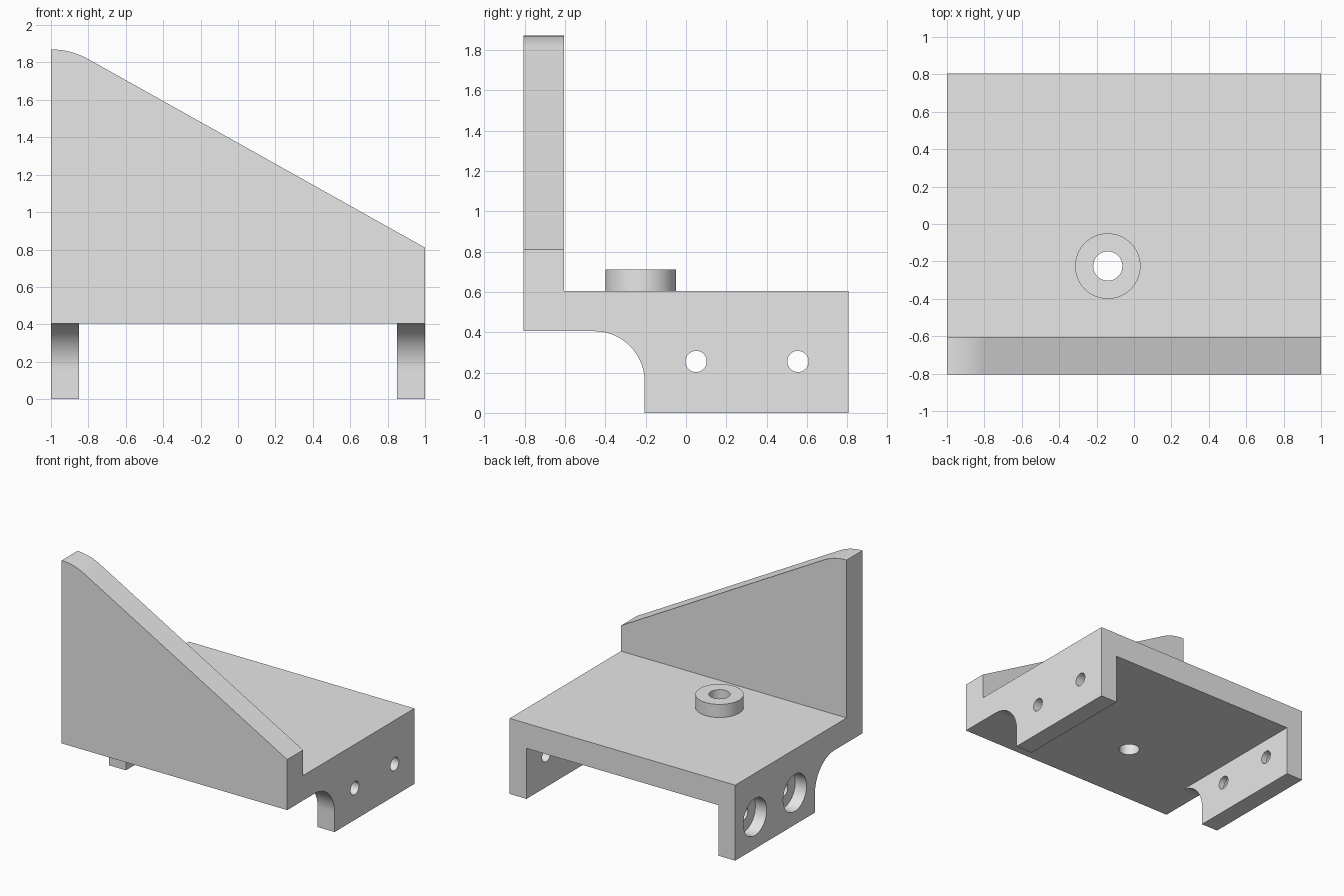
import bpy, bmesh
from math import sin, cos, radians
from mathutils import Matrix, Vector

if "Cube" in bpy.data.objects:
    bpy.data.objects.remove(bpy.data.objects["Cube"], do_unlink=True)

grey = bpy.data.materials.new("plain grey")
grey.use_nodes = True
grey.diffuse_color = (0.8, 0.8, 0.8, 1)
grey.node_tree.nodes["Principled BSDF"].inputs["Base Color"].default_value = (0.8, 0.8, 0.8, 1)


def finish(name, bm):
    bmesh.ops.recalc_face_normals(bm, faces=bm.faces)
    mesh = bpy.data.meshes.new(name)
    bm.to_mesh(mesh)
    bm.free()
    mesh.materials.append(grey)
    obj = bpy.data.objects.new(name, mesh)
    bpy.context.collection.objects.link(obj)
    return obj


def extrude(name, points, depth):
    """Sweep a closed outline of 3D points along the depth vector."""
    bm = bmesh.new()
    face = bm.faces.new([bm.verts.new(p) for p in points])
    new = bmesh.ops.extrude_face_region(bm, geom=[face])["geom"]
    bmesh.ops.translate(bm, vec=Vector(depth),
                        verts=[v for v in new if isinstance(v, bmesh.types.BMVert)])
    return finish(name, bm)


def cylinder(name, centre, radius, length, axis="Z"):
    bm = bmesh.new()
    turn = Matrix.Rotation(radians(90), 4, "Y") if axis == "X" else Matrix()
    bmesh.ops.create_cone(bm, cap_ends=True, segments=64, radius1=radius, radius2=radius,
                          depth=length, matrix=Matrix.Translation(centre) @ turn)
    return finish(name, bm)


def combine(target, tool, operation):
    """Apply a boolean and drop the tool."""
    mod = target.modifiers.new("boolean", "BOOLEAN")
    mod.operation, mod.object, mod.solver = operation, tool, "EXACT"
    bpy.context.view_layer.objects.active = target
    bpy.ops.object.modifier_apply(modifier=mod.name)
    bpy.data.objects.remove(tool, do_unlink=True)


FRONT, BACK, WALL_BACK = -0.805, 0.805, -0.605
DECK_LOW, DECK_TOP = 0.405, 0.605
STEPS = 20

# Body: side outline with a concave fillet at the front of the legs
fillet = [(-0.455 + 0.25 * sin(a), 0.155 + 0.25 * cos(a))
          for a in (radians(90 * i / STEPS) for i in range(STEPS + 1))]
side = [(FRONT, DECK_TOP), (FRONT, DECK_LOW)] + fillet + [(-0.205, 0), (BACK, 0), (BACK, DECK_TOP)]
bracket = extrude("bracket", [(-1, y, z) for y, z in side], (2, 0, 0))

# Open channel that leaves two legs under the deck
channel = [(-0.85, -0.5, -0.1), (0.85, -0.5, -0.1), (0.85, -0.5, DECK_LOW), (-0.85, -0.5, DECK_LOW)]
combine(bracket, extrude("channel_cutter", channel, (0, 2, 0)), "DIFFERENCE")

# Sloping front wall with a rounded shoulder
slope = radians(29.2)
shoulder = [(-1 + 0.41 * sin(a), 1.87 - 0.41 * (1 - cos(a)))
            for a in (slope * i / STEPS for i in range(STEPS + 1))]
wall = [(1, DECK_LOW), (-1, DECK_LOW)] + shoulder + [(1, 0.81)]
combine(bracket, extrude("front_wall", [(x, FRONT, z) for x, z in wall],
                         (0, WALL_BACK - FRONT, 0)), "UNION")

# Raised boss with a hole through the deck
combine(bracket, cylinder("boss", (-0.14, -0.225, 0.61), 0.175, 0.2), "UNION")
combine(bracket, cylinder("boss_hole", (-0.14, -0.225, 0.6), 0.078, 1), "DIFFERENCE")

# Screw holes through both legs, counterbored on the -x side
for y in (0.05, 0.555):
    combine(bracket, cylinder("screw_hole", (0, y, 0.255), 0.0525, 3, "X"), "DIFFERENCE")
    combine(bracket, cylinder("counterbore", (-1.1, y, 0.255), 0.148, 0.4, "X"), "DIFFERENCE")

bpy.ops.object.select_all(action="DESELECT")
bracket.select_set(True)
bpy.context.view_layer.objects.active = bracket
bpy.ops.object.shade_smooth_by_angle(angle=radians(25))
